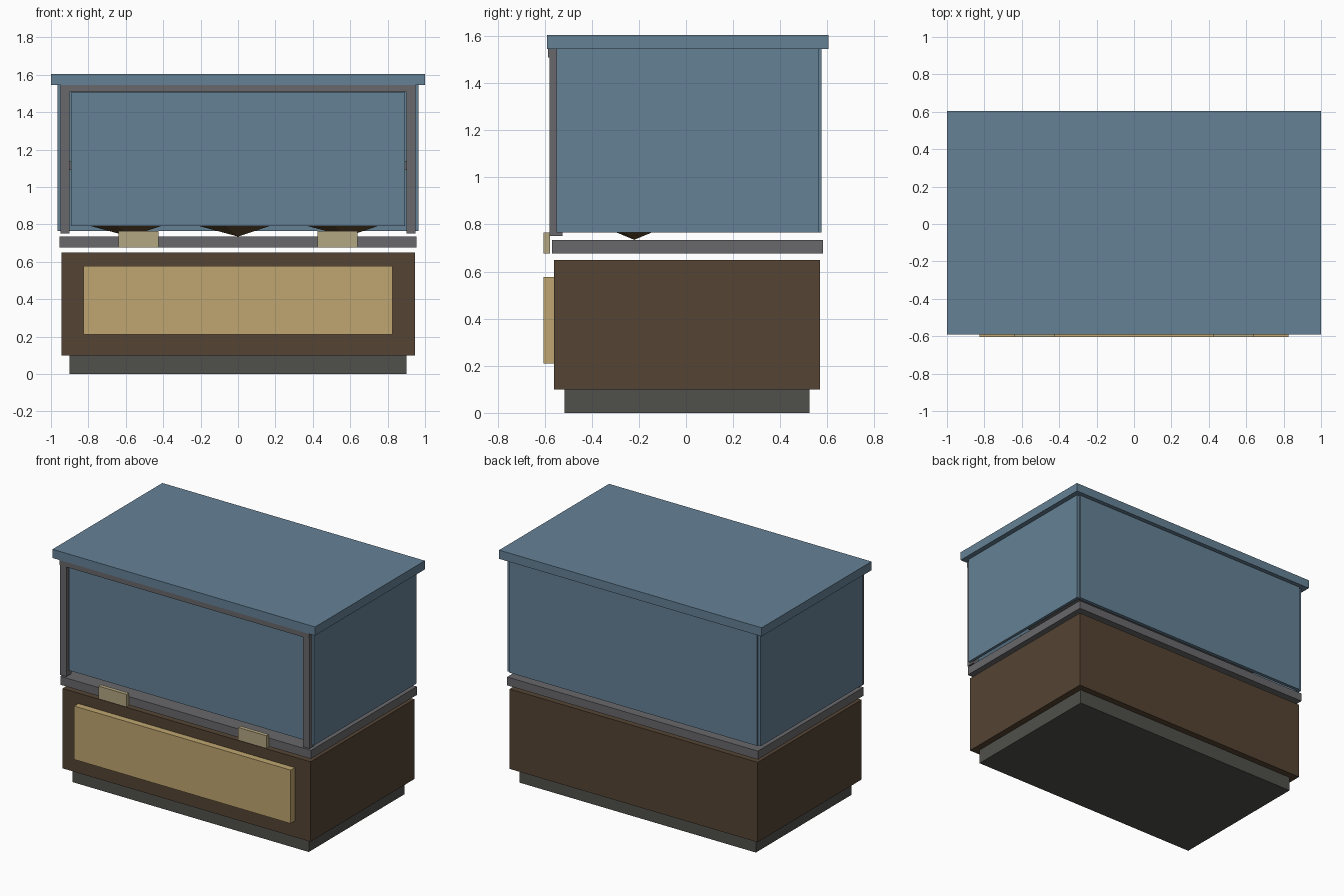
import bpy

if "Cube" in bpy.data.objects:
    bpy.data.objects.remove(bpy.data.objects["Cube"])


def material(name, r, g, b):
    m = bpy.data.materials.new(name)
    m.diffuse_color = (r, g, b, 1)
    m.use_nodes = True
    m.node_tree.nodes["Principled BSDF"].inputs["Base Color"].default_value = m.diffuse_color
    return m


BLUE = material("blue_glass", 0.13, 0.22, 0.30)
METAL = material("grey_metal", 0.14, 0.14, 0.15)
WOOD = material("dark_wood", 0.09, 0.058, 0.034)
TAN = material("tan_panel", 0.52, 0.38, 0.16)
CARD = material("card", 0.45, 0.38, 0.22)
BASE = material("plinth_grey", 0.08, 0.08, 0.07)
CRUST = material("crust", 0.13, 0.08, 0.03)


def box(name, x, y, z, mat):
    """Box from (min, max) ranges on each axis."""
    ranges = (x, y, z)
    bpy.ops.mesh.primitive_cube_add(size=1, location=[(a + b) / 2 for a, b in ranges])
    ob = bpy.context.object
    ob.name = name
    ob.scale = [b - a for a, b in ranges]
    bpy.ops.object.transform_apply(location=False, rotation=False, scale=True)
    ob.data.materials.append(mat)
    return ob


# Counter: plinth, cabinet, front panel, display deck
box("plinth", (-0.90, 0.90), (-0.515, 0.525), (0, 0.10), BASE)
box("cabinet", (-0.945, 0.945), (-0.56, 0.57), (0.10, 0.65), WOOD)
box("front_panel", (-0.825, 0.825), (-0.605, -0.56), (0.21, 0.578), TAN)
box("deck", (-0.955, 0.955), (-0.57, 0.582), (0.677, 0.735), METAL)

# Display case: top, back, front pane, shelf, rail
box("case_top", (-1, 1), (-0.59, 0.605), (1.545, 1.605), BLUE)
box("back_pane", (-0.945, 0.945), (0.55, 0.575), (0.765, 1.545), BLUE)
box("front_pane", (-0.893, 0.893), (-0.565, -0.55), (0.79, 1.505), BLUE)
box("shelf", (-0.93, 0.93), (-0.40, 0.52), (1.09, 1.14), METAL)
box("top_rail", (-0.95, 0.95), (-0.585, -0.55), (1.508, 1.545), METAL)

# Mirrored parts: side panes, front posts, price cards
for side, s in (("left", -1), ("right", 1)):
    def span(a, b):
        return tuple(sorted((s * a, s * b)))
    box(side + "_pane", span(0.945, 0.965), (-0.55, 0.565), (0.765, 1.545), BLUE)
    box(side + "_post", span(0.902, 0.95), (-0.58, -0.525), (0.75, 1.545), METAL)
    box(side + "_price_card", span(0.425, 0.64), (-0.605, -0.578), (0.677, 0.765), CARD)

# Faceted bread loaves standing on the deck
for i, x in enumerate((-0.58, 0, 0.58)):
    bpy.ops.mesh.primitive_ico_sphere_add(subdivisions=1, radius=1, location=(x, -0.22, 0.84))
    loaf = bpy.context.object
    loaf.name = f"loaf_{i + 1}"
    loaf.scale = (0.24, 0.165, 0.105)
    bpy.ops.object.transform_apply(location=False, rotation=False, scale=True)
    loaf.data.materials.append(CRUST)
